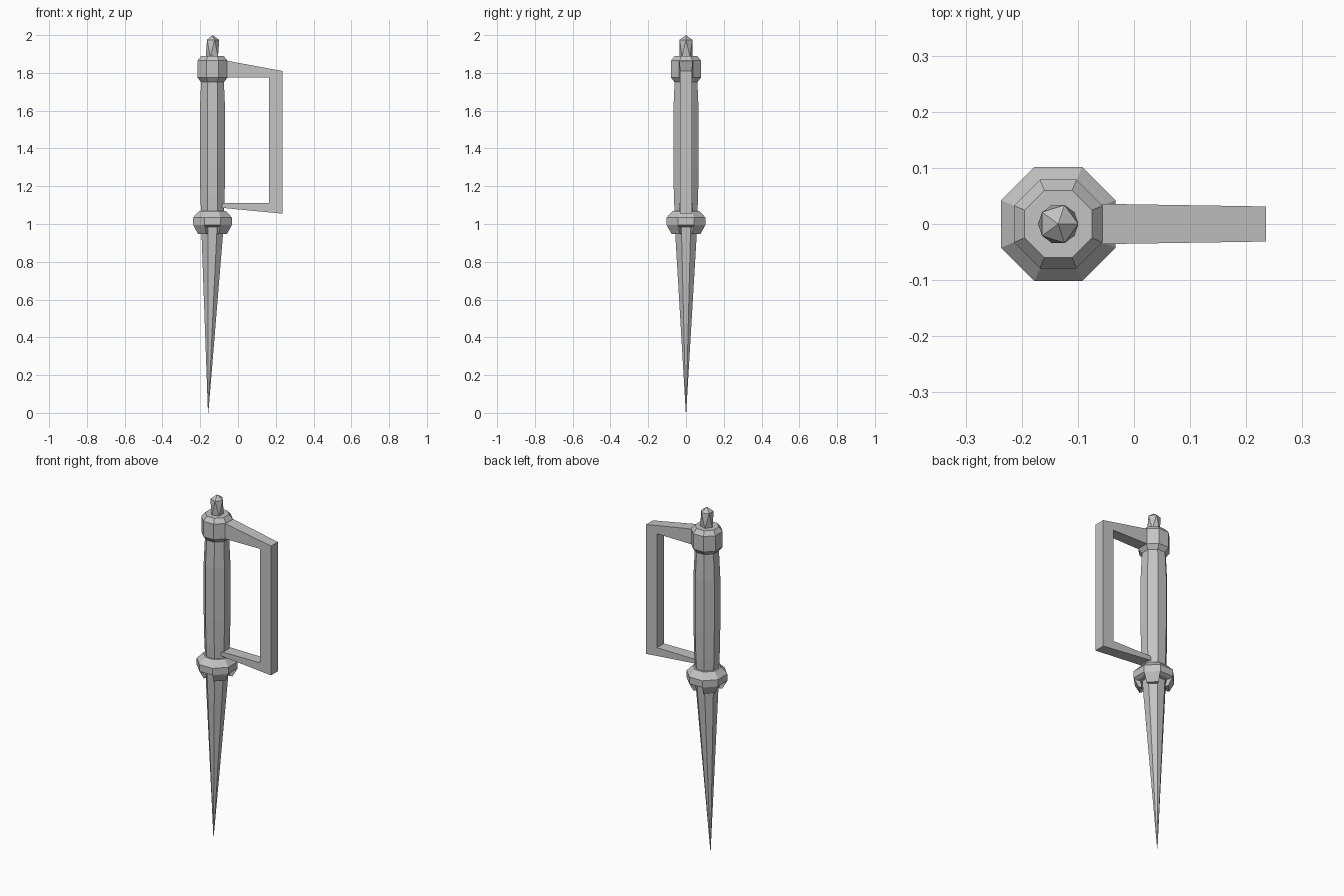
import bpy, bmesh, math
from mathutils import Vector

if "Cube" in bpy.data.objects:
    bpy.data.objects.remove(bpy.data.objects["Cube"])

AXIS = -0.135
CORNER = 1 / math.cos(math.pi / 8)   # flat radius to corner radius

metal = bpy.data.materials.new("grey metal")
metal.use_nodes = True
grey = (0.55, 0.55, 0.55, 1)
metal.diffuse_color = grey
metal.node_tree.nodes["Principled BSDF"].inputs["Base Color"].default_value = grey


def finish(name, bm):
    bmesh.ops.recalc_face_normals(bm, faces=bm.faces)
    mesh = bpy.data.meshes.new(name)
    bm.to_mesh(mesh)
    bm.free()
    mesh.materials.append(metal)
    obj = bpy.data.objects.new(name, mesh)
    bpy.context.collection.objects.link(obj)
    return obj


def corner(r, i, z, x=AXIS):
    a = math.pi / 8 + i * math.pi / 4
    return Vector((x + r * CORNER * math.cos(a), r * CORNER * math.sin(a), z))


def turned(name, profile):
    """Eight-sided solid from (flat radius, height, centre x) rings."""
    bm = bmesh.new()
    rings = [[bm.verts.new(corner(r, i, z, *x)) for i in range(8)]
             for r, z, *x in profile]
    for low, high in zip(rings, rings[1:]):
        for i in range(8):
            j = (i + 1) % 8
            bm.faces.new((low[i], low[j], high[j], high[i]))
    bm.faces.new(rings[0][::-1])
    bm.faces.new(rings[-1])
    return finish(name, bm)


# Blade, with its point slightly off the axis
turned("blade", [(0.001, 0, -0.158), (0.06, 1.0)])

# Guard collar, grip and cap
turned("guard", [(0.085, 0.985), (0.102, 0.995), (0.102, 1.035), (0.07, 1.07)])
turned("grip", [(0.06, 1.05), (0.064, 1.14), (0.067, 1.3),
                (0.067, 1.6), (0.06, 1.76)])
turned("cap", [(0.06, 1.75), (0.079, 1.775), (0.079, 1.865), (0.06, 1.89)])

# Four claws under the diagonal sides of the guard
bm = bmesh.new()
for side in (0, 2, 4, 6):
    top, bottom = [], []
    for ring, z, outer, inner in ((top, 0.995, 0.102, 0.07), (bottom, 0.947, 0.077, 0.06)):
        for r, i in ((outer, side), (outer, side + 1), (inner, side + 1), (inner, side)):
            ring.append(bm.verts.new(corner(r, i, z)))
    bm.faces.new(top)
    bm.faces.new(bottom)
    for i in range(4):
        j = (i + 1) % 4
        bm.faces.new((top[i], top[j], bottom[j], bottom[i]))
finish("guard_claws", bm)

# Side handle: a flat bracket outline given thickness
outline = [(-0.09, 1.87), (0.235, 1.81), (0.235, 1.055), (-0.1, 1.087),
           (-0.1, 1.11), (0.165, 1.11), (0.165, 1.775), (-0.09, 1.775)]
bm = bmesh.new()
sides = []
for s in (-1, 1):
    sides.append([bm.verts.new((x, s * (0.035 - 0.016 * x), z)) for x, z in outline])
n = len(outline)
front, back = sides
for i in range(n):
    j = (i + 1) % n
    bm.faces.new((front[i], front[j], back[j], back[i]))
for side in sides:
    for quad in ((0, 1, 6, 7), (1, 2, 5, 6), (2, 3, 4, 5)):
        bm.faces.new([side[k] for k in quad])
finish("side_handle", bm)

# Finial: a stretched twenty-sided gem
bm = bmesh.new()
bmesh.ops.create_icosphere(bm, subdivisions=1, radius=1)
for v in bm.verts:
    if abs(v.co.z) > 0.9:
        z = 2.0 if v.co.z > 0 else 1.86
    else:
        z = 1.975 if v.co.z > 0 else 1.885
    v.co = (AXIS + 0.04 * v.co.x, 0.04 * v.co.y, z)
finish("finial", bm)
